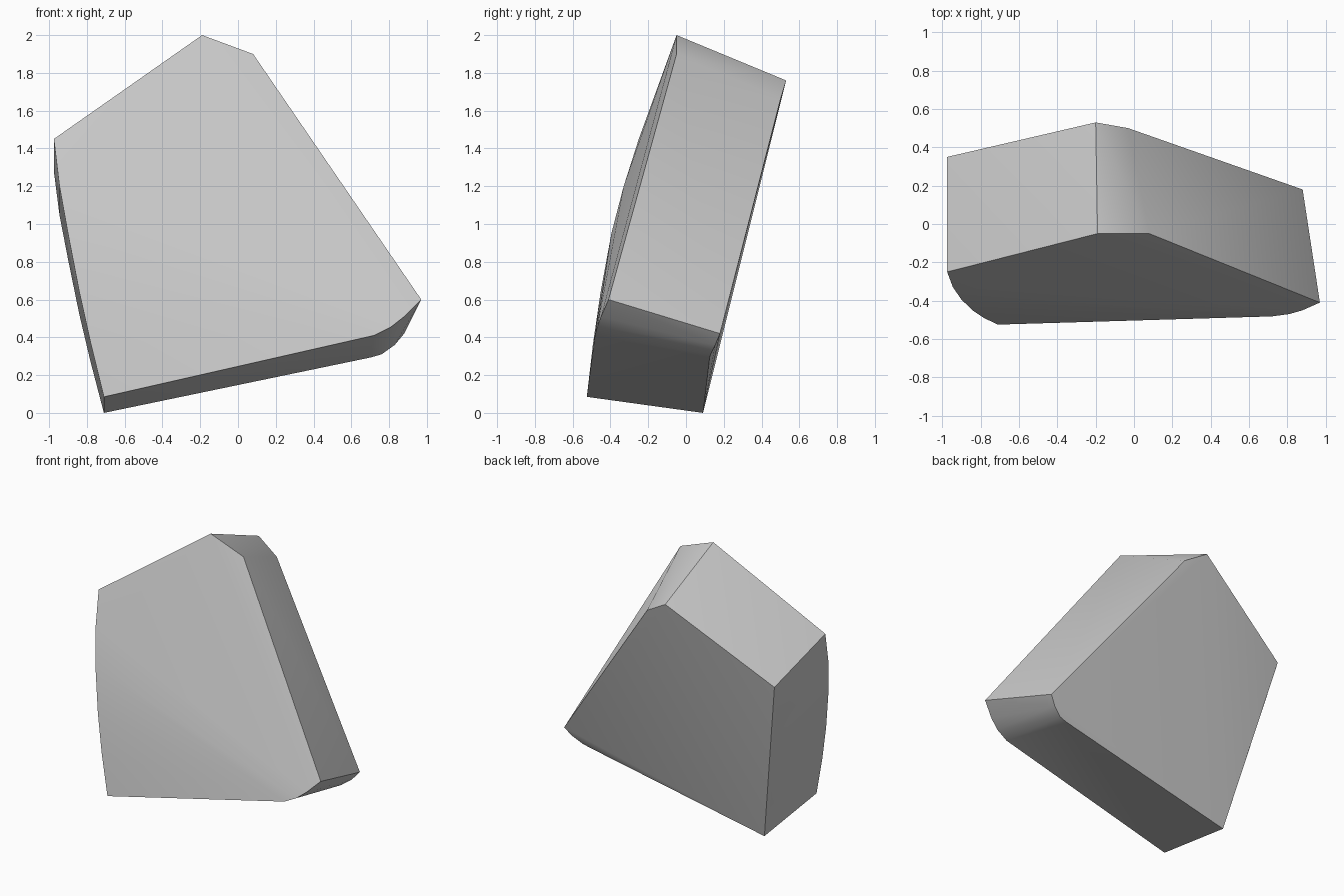
import bpy
import bmesh
import math
from mathutils import Vector

# Remove the default cube
cube = bpy.data.objects.get("Cube")
if cube:
    bpy.data.objects.remove(cube, do_unlink=True)

# One plain grey
GREY = (0.6, 0.6, 0.6, 1.0)
grey = bpy.data.materials.new("stone grey")
grey.use_nodes = True
grey.diffuse_color = GREY
grey.node_tree.nodes["Principled BSDF"].inputs["Base Color"].default_value = GREY

# Corners as front / back pairs
corners = [
    ((-0.975, -0.25, 1.45), (-0.975, 0.35, 1.28)),   # left shoulder
    ((-0.19, -0.05, 2.0), (-0.20, 0.53, 1.76)),      # peak
    ((0.08, -0.05, 1.90), (-0.03, 0.50, 1.66)),      # chamfered peak
    ((0.97, -0.41, 0.60), (0.88, 0.18, 0.42)),       # right tip
    ((-0.71, -0.525, 0.085), (-0.71, 0.09, 0.0)),    # foot
]
# Rounded lower right corner
corners += [
    ((0.88, -0.45, 0.51), (0.83, 0.155, 0.36)),
    ((0.81, -0.47, 0.455), (0.76, 0.13, 0.31)),
    ((0.72, -0.482, 0.41), (0.70, 0.125, 0.293)),
]
# Bowed left side, swept back by a blend of the shoulder and foot depths
shoulder = Vector((0, 0.60, -0.17))
foot = Vector((0, 0.615, -0.085))
bow = [(-0.945, -0.33, 1.20), (-0.90, -0.395, 0.95),
       (-0.84, -0.452, 0.64), (-0.78, -0.492, 0.37)]
for i, p in enumerate(bow):
    t = (i + 1) / (len(bow) + 1)
    corners.append((p, Vector(p) + shoulder.lerp(foot, t)))

# Wrap the corners in a convex shell
bm = bmesh.new()
for pair in corners:
    for p in pair:
        bm.verts.new(p)
bmesh.ops.convex_hull(bm, input=bm.verts[:])
loose = [v for v in bm.verts if not v.link_faces]
bmesh.ops.delete(bm, geom=loose, context="VERTS")
bmesh.ops.recalc_face_normals(bm, faces=bm.faces[:])
mesh = bpy.data.meshes.new("rock_slab")
bm.to_mesh(mesh)
bm.free()
mesh.materials.append(grey)
slab = bpy.data.objects.new("rock_slab", mesh)
bpy.context.collection.objects.link(slab)

# Soft shading across the curved sides, crisp outer edges
bpy.ops.object.select_all(action="DESELECT")
slab.select_set(True)
bpy.context.view_layer.objects.active = slab
bpy.ops.object.shade_smooth_by_angle(angle=math.radians(42))
